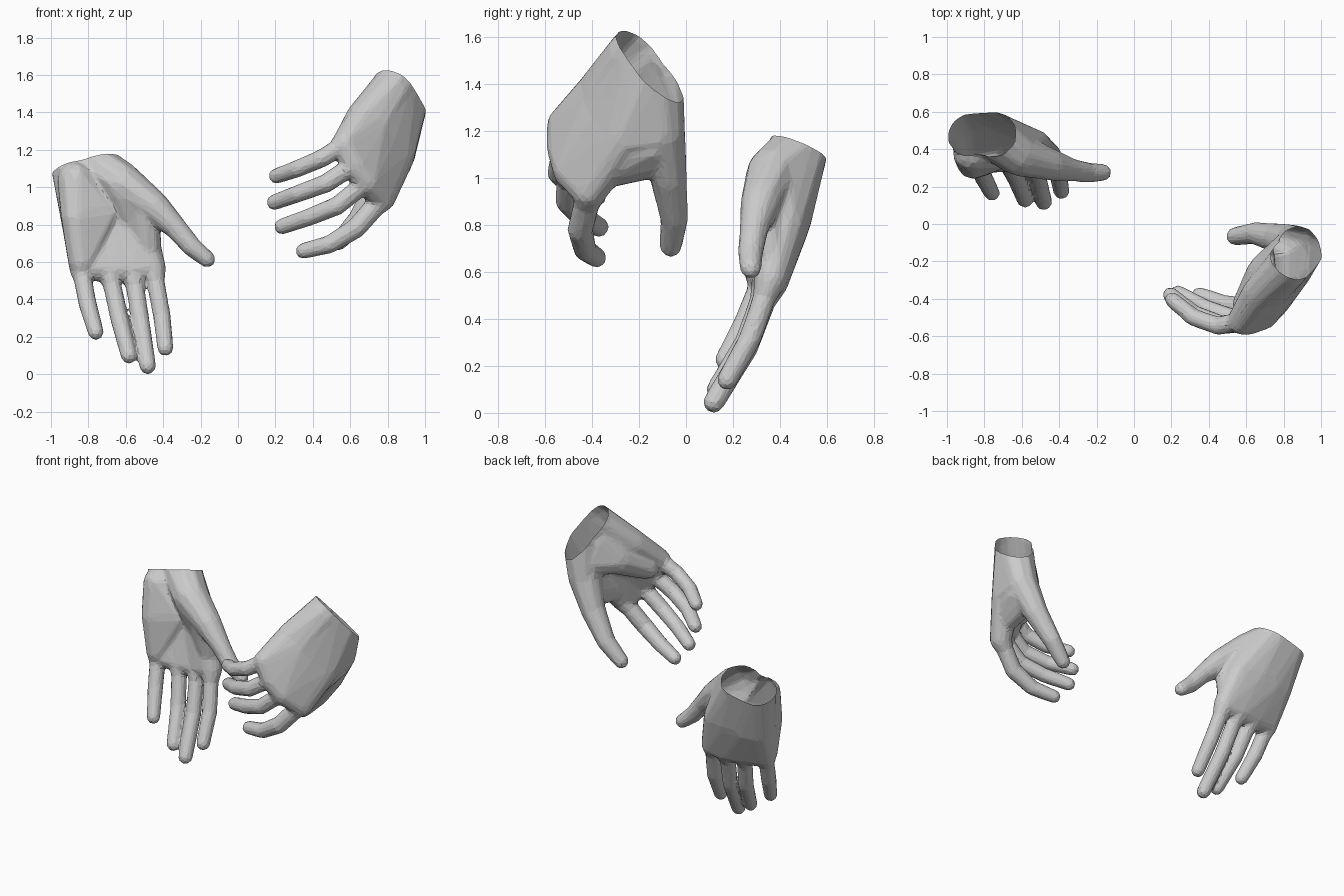
import bpy, bmesh
from mathutils import Vector

# unit ball points, reused for every joint
tmp = bmesh.new()
bmesh.ops.create_icosphere(tmp, subdivisions=2, radius=1)
BALL = [v.co.copy() for v in tmp.verts]
tmp.free()


def flesh(bm, balls):
    """Convex skin around a few (x, y, z, radius) balls."""
    verts = [bm.verts.new(Vector(b[:3]) + c * b[3]) for b in balls for c in BALL]
    bmesh.ops.convex_hull(bm, input=verts)
    for v in [v for v in verts if v.is_valid and not v.link_faces]:
        bm.verts.remove(v)


def build_hand(name, wrist, normal, digits, pads):
    n = Vector(normal).normalized()
    bm = bmesh.new()
    rays = []
    for k, path in enumerate(digits):
        x, y, z, r = path[0]
        path = [(*(Vector((x, y, z)) + n * 0.2), r)] + path   # forearm stub, trimmed below
        rays.append(path)
        if k < 4:                                             # slim the finger just past its knuckle
            a, b = path[3], path[4]
            p = Vector(a[:3]).lerp(Vector(b[:3]), 0.3)
            path = path[:4] + [(*p, b[3] + 0.001)] + path[4:]
        for a, b in zip(path, path[1:]):
            flesh(bm, [a, b])
    # palm: fill between neighbouring rays
    for k, (p, q) in enumerate(zip(rays, rays[1:])):
        for j in range(3 if k < 3 else 2):
            flesh(bm, p[j:j + 2] + q[j:j + 2])
    for balls in pads:
        flesh(bm, balls)
    bmesh.ops.recalc_face_normals(bm, faces=bm.faces[:])
    me = bpy.data.meshes.new(name)
    bm.to_mesh(me)
    bm.free()
    ob = bpy.data.objects.new(name, me)
    bpy.context.collection.objects.link(ob)

    # fuse the pieces into one skin, then reduce to low-poly facets
    m = ob.modifiers.new("fuse", 'REMESH')
    m.mode, m.voxel_size = 'VOXEL', 0.008
    m = ob.modifiers.new("soften", 'SMOOTH')
    m.factor, m.iterations = 0.5, 20
    m = ob.modifiers.new("facets", 'DECIMATE')
    m.ratio = 0.035
    deps = bpy.context.evaluated_depsgraph_get()
    skin = bpy.data.meshes.new_from_object(ob.evaluated_get(deps))
    ob.modifiers.clear()

    # open wrist cut
    bm = bmesh.new()
    bm.from_mesh(skin)
    bmesh.ops.bisect_plane(bm, geom=bm.verts[:] + bm.edges[:] + bm.faces[:],
                           plane_co=wrist, plane_no=n, clear_outer=True)
    for f in bm.faces:
        f.smooth = False
    bm.to_mesh(skin)
    bm.free()
    ob.data = skin


# open hand, palm to the front, fingers down (little, ring, middle, index, thumb)
build_hand(
    "open_hand", (-0.815, 0.475, 1.11), (-0.25, 0.4, 1),
    [[(-.88, .48, 1.1, .122), (-.845, .41, .8, .1), (-.84, .33, .57, .065),
      (-.805, .25, .38, .05), (-.76, .165, .225, .044)],
     [(-.84, .48, 1.1, .122), (-.745, .43, .8, .1), (-.69, .35, .56, .072),
      (-.635, .255, .3, .05), (-.583, .13, .1, .045)],
     [(-.8, .48, 1.1, .122), (-.645, .43, .8, .1), (-.565, .365, .56, .074),
      (-.52, .26, .28, .05), (-.483, .118, .045, .047)],
     [(-.75, .48, 1.1, .122), (-.54, .41, .8, .1), (-.455, .36, .57, .072),
      (-.408, .275, .32, .049), (-.388, .175, .14, .045)],
     [(-.75, .46, 1.1, .122), (-.62, .37, 1.02, .115), (-.455, .32, .9, .088),
      (-.335, .29, .785, .062), (-.25, .275, .685, .055), (-.165, .275, .615, .046)]],
    [[(-.87, .38, 1.04, .1), (-.86, .33, .84, .09), (-.72, .39, .86, .1)],     # heel of palm
     [(-.86, .33, .84, .09), (-.72, .39, .86, .1), (-.835, .32, .6, .075)],
     [(-.62, .37, 1.0, .11), (-.5, .33, .91, .08), (-.55, .4, .8, .09)],       # thumb web
     [(-.5, .33, .9, .08), (-.48, .37, .66, .075), (-.55, .4, .8, .09)]])

# curled hand, back to the front, fingers pointing left
build_hand(
    "curled_hand", (0.86, -0.165, 1.49), (0.64, 0.9, 1),
    [[(.825, -.22, 1.52, .122), (.67, -.37, 1.37, .095), (.57, -.52, 1.23, .072),
      (.45, -.545, 1.155, .05), (.32, -.5, 1.1, .048), (.205, -.405, 1.06, .043)],
     [(.85, -.19, 1.5, .122), (.73, -.36, 1.33, .095), (.62, -.52, 1.12, .073),
      (.47, -.54, 1.02, .052), (.32, -.48, .965, .048), (.195, -.38, .92, .044)],
     [(.87, -.17, 1.48, .122), (.785, -.32, 1.26, .095), (.69, -.495, 1.03, .073),
      (.53, -.505, .9, .052), (.38, -.45, .84, .049), (.235, -.37, .79, .044)],
     [(.895, -.135, 1.44, .122), (.855, -.26, 1.17, .093), (.77, -.41, .94, .073),
      (.63, -.45, .78, .056), (.49, -.43, .695, .05), (.35, -.38, .66, .044)],
     [(.875, -.14, 1.43, .12), (.85, -.11, 1.2, .108), (.76, -.075, 1.0, .08),
      (.645, -.05, .825, .06), (.54, -.065, .71, .049)]],
    [[(.84, -.14, 1.15, .1), (.8, -.1, 1.09, .085), (.84, -.27, 1.13, .08),    # thumb web
      (.79, -.38, 1.01, .065)],
     [(.8, -.2, 1.45, .1), (.7, -.26, 1.3, .1), (.74, -.33, 1.25, .09)],       # heel of palm
     [(.7, -.26, 1.3, .1), (.6, -.43, 1.2, .075), (.74, -.33, 1.25, .09)],
     [(.8, -.2, 1.45, .1), (.7, -.26, 1.3, .1), (.83, -.14, 1.3, .1)]])
